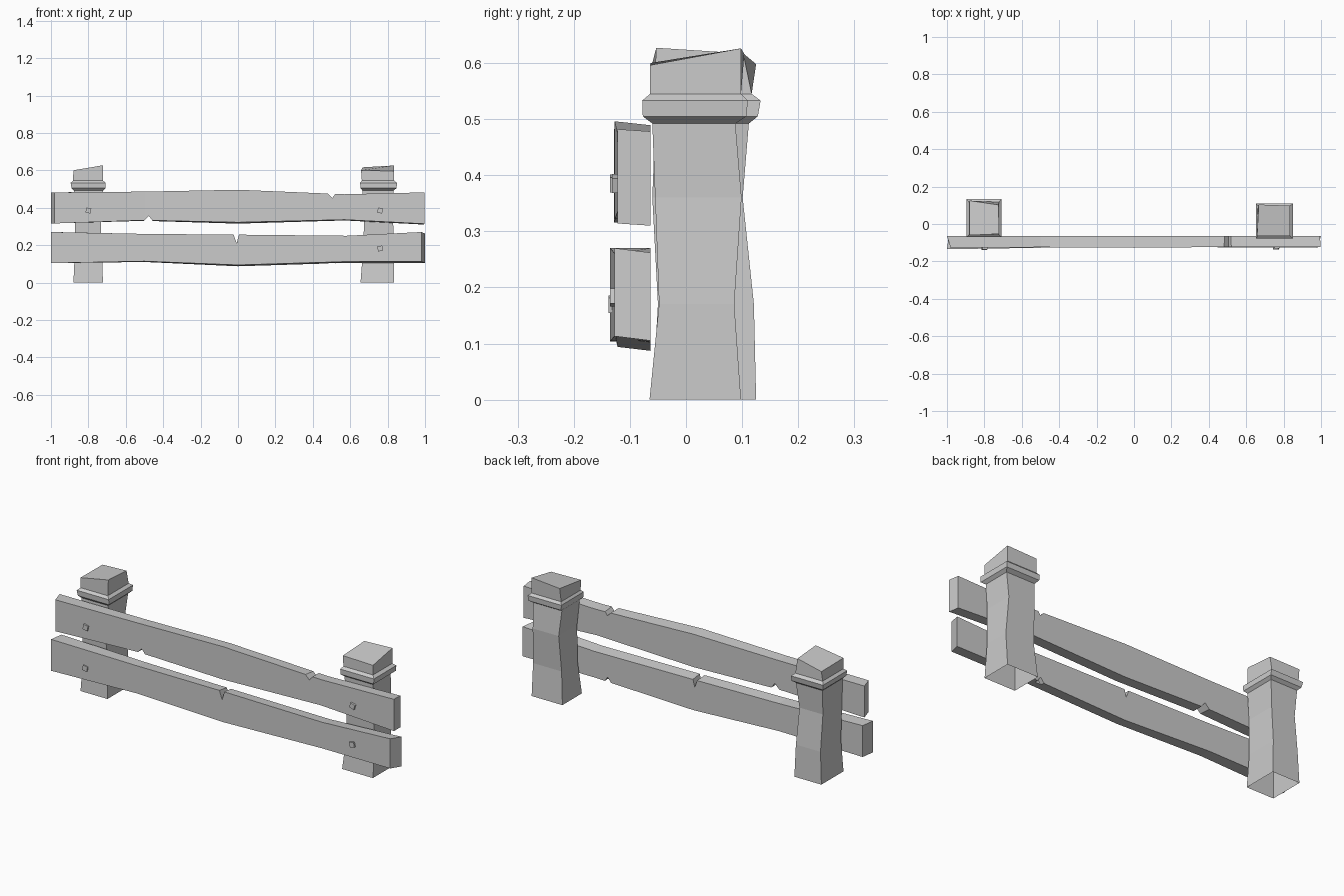
import bpy, bmesh
from mathutils import Matrix

if "Cube" in bpy.data.objects:
    bpy.data.objects.remove(bpy.data.objects["Cube"])


def make(name, bm):
    bmesh.ops.recalc_face_normals(bm, faces=bm.faces)
    me = bpy.data.meshes.new(name)
    bm.to_mesh(me)
    bm.free()
    ob = bpy.data.objects.new(name, me)
    bpy.context.collection.objects.link(ob)
    return ob


def loft(name, rings, cap_start=True):
    """Skin a list of four-corner rings into a closed tube."""
    bm = bmesh.new()
    vs = [[bm.verts.new(p) for p in r] for r in rings]
    for a, b in zip(vs, vs[1:]):
        for i in range(4):
            j = (i + 1) % 4
            bm.faces.new((a[i], a[j], b[j], b[i]))
    if cap_start:
        bm.faces.new(vs[0])
    bm.faces.new(vs[-1])
    return make(name, bm)


# Posts: each ring is z, x0, x1, y0, y1; the top has four uneven heights
def post(name, rings, top):
    quads = [[(x0, y0, z), (x1, y0, z), (x1, y1, z), (x0, y1, z)]
             for z, x0, x1, y0, y1 in rings]
    loft(name, quads + [top], cap_start=False)


post("right_post", [
    (0, .655, .835, -.065, .098),
    (.17, .668, .835, -.048, .086),
    (.36, .676, .828, -.055, .099),
    (.492, .665, .832, -.06, .088),
    (.505, .655, .848, -.077, .108),
    (.533, .653, .85, -.078, .11),
    (.545, .662, .835, -.064, .098)],
    [(.658, -.063, .60), (.835, -.064, .596), (.835, .098, .626), (.667, .104, .616)])

post("left_post", [
    (0, -.88, -.722, -.06, .125),
    (.17, -.872, -.728, -.05, .121),
    (.36, -.872, -.735, -.06, .101),
    (.492, -.877, -.722, -.055, .112),
    (.505, -.89, -.708, -.068, .128),
    (.533, -.895, -.708, -.07, .133),
    (.545, -.882, -.722, -.057, .117)],
    [(-.88, -.06, .60), (-.722, -.053, .627), (-.724, .102, .617), (-.88, .125, .598)])


# Planks: each section is x front, x back, front y, bottom z, top z, back drop
def plank(name, sections):
    return loft(name, [[(xf, yf, b), (xb, -.063, b - d), (xb, -.063, t - d), (xf, yf, t)]
                       for xf, xb, yf, b, t, d in sections])


upper = plank("upper_plank", [
    (-.98, -1, -.128, .316, .482, 0),
    (-.5, -.5, -.124, .333, .486, .003),
    (0, 0, -.127, .322, .496, .007),
    (.57, .57, -.122, .336, .472, .004),
    (.998, .994, -.122, .314, .482, .004)])
lower = plank("lower_plank", [
    (-1, -.99, -.135, .104, .27, 0),
    (-.5, -.5, -.127, .114, .26, .004),
    (0, 0, -.122, .094, .256, .007),
    (.58, .58, -.125, .112, .25, .007),
    (.98, 1, -.127, .113, .27, .008)])


# Chipped notches: triangular wedges cut from the plank edges
def notch(target, x, z_edge, z_tip, half, y0=-.2, y1=0):
    out = z_edge + (z_edge - z_tip) * .5
    w = half * 1.5
    bm = bmesh.new()
    tri = [(x - w, out), (x + w, out), (x + half * .2, z_tip)]
    a = [bm.verts.new((px, y0, pz)) for px, pz in tri]
    b = [bm.verts.new((px, y1, pz)) for px, pz in tri]
    bm.faces.new(a)
    bm.faces.new(b)
    for i in range(3):
        j = (i + 1) % 3
        bm.faces.new((a[i], a[j], b[j], b[i]))
    cut = make("notch_cutter", bm)
    cut.hide_render = True
    cut.hide_set(True)
    cut.display_type = 'WIRE'
    mod = target.modifiers.new("notch", 'BOOLEAN')
    mod.object = cut
    mod.operation = 'DIFFERENCE'
    mod.solver = 'EXACT'


notch(upper, -.48, .333, .356, .02)
notch(upper, .5, .475, .452, .02)
notch(lower, -.01, .255, .21, .014)
notch(lower, .5, .103, .128, .018, y0=-.085)

# Nails: small tilted square heads on the plank fronts
for x, z, y, turn in [(-.8, .385, -.128, .2), (.76, .385, -.125, .3),
                      (-.8, .17, -.131, .15), (.76, .182, -.128, -.2)]:
    bm = bmesh.new()
    bmesh.ops.create_cube(bm, size=1, matrix=Matrix.Translation((x, y, z))
                          @ Matrix.Rotation(turn, 4, 'Y')
                          @ Matrix.Diagonal((.027, .014, .027, 1)))
    make("nail_head", bm)
